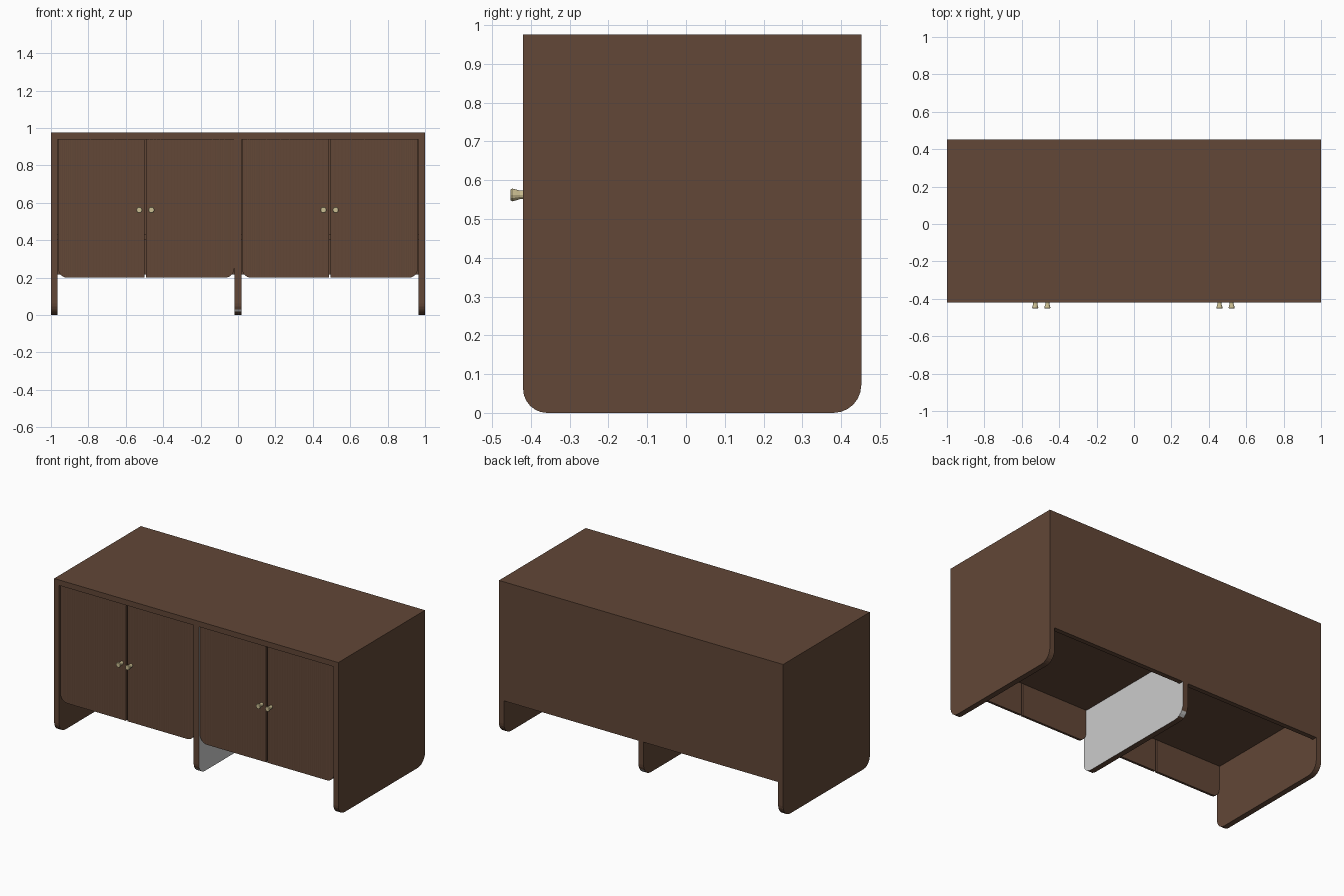
import bpy, bmesh, math
from mathutils import Matrix

if "Cube" in bpy.data.objects:
    bpy.data.objects.remove(bpy.data.objects["Cube"])


def material(name, rgb):
    m = bpy.data.materials.new(name)
    m.diffuse_color = (*rgb, 1)
    m.use_nodes = True
    m.node_tree.nodes["Principled BSDF"].inputs["Base Color"].default_value = m.diffuse_color
    return m


WOOD = material("walnut brown", (0.122, 0.063, 0.038))
GREY = material("plain grey", (0.60, 0.60, 0.60))
BRASS = material("pale brass", (0.60, 0.52, 0.29))


def finish(bm, name, mats):
    bmesh.ops.recalc_face_normals(bm, faces=bm.faces)
    me = bpy.data.meshes.new(name)
    bm.to_mesh(me)
    bm.free()
    for m in mats:
        me.materials.append(m)
    ob = bpy.data.objects.new(name, me)
    bpy.context.collection.objects.link(ob)
    return ob


def box(name, x0, x1, y0, y1, z0, z1):
    bm = bmesh.new()
    bmesh.ops.create_cube(bm, size=1)
    for v in bm.verts:
        v.co = ((x0, x1)[v.co.x > 0], (y0, y1)[v.co.y > 0], (z0, z1)[v.co.z > 0])
    return finish(bm, name, [WOOD])


# Case: top, two sides and a middle divider as one extruded E outline
FRONT, BACK, TOP = -0.42, 0.452, 0.975
T, D, UNDER = 0.965, 0.018, 0.94
outline = [(-1, 0), (-1, TOP), (1, TOP), (1, 0), (T, 0), (T, UNDER), (D, UNDER),
           (D, 0), (-D, 0), (-D, UNDER), (-T, UNDER), (-T, 0)]
bm = bmesh.new()
face = bm.faces.new([bm.verts.new((x, FRONT, z)) for x, z in outline])
ext = bmesh.ops.extrude_face_region(bm, geom=[face])
for g in ext["geom"]:
    if isinstance(g, bmesh.types.BMVert):
        g.co.y = BACK
# Rounded feet corners
for y, r in ((FRONT, 0.062), (BACK, 0.072)):
    edges = [e for e in bm.edges if all(abs(v.co.z) < 1e-5 and abs(v.co.y - y) < 1e-5 for v in e.verts)]
    bmesh.ops.bevel(bm, geom=edges, offset=r, offset_type='OFFSET', segments=6,
                    profile=0.5, affect='EDGES')
bmesh.ops.recalc_face_normals(bm, faces=bm.faces)
# The right face of the divider and a strip of its rounded corners are grey
for f in bm.faces:
    c = f.calc_center_median()
    if f.normal.x > 0.9 and abs(c.x - D) < 0.001:
        f.material_index = 1
    if abs(c.x) < 0.001 and 0.015 < c.z < 0.035:
        f.material_index = 1
finish(bm, "case", [WOOD, GREY])

# Back panels and raised shelves in both bays
for side, a, b in (("left", -T, -D), ("right", D, T)):
    box(side + "_back_panel", a, b, BACK - 0.03, BACK, 0.218, UNDER)
    box(side + "_shelf", a, b, -0.397, BACK - 0.03, 0.405, 0.43)


# Door with shallow vertical reeding and one rounded lower corner
def door(name, x0, x1, round_left, r=0.05, z0=0.2, z1=0.938, n=64):
    bm = bmesh.new()
    cols = []
    for i in range(n + 1):
        # columns bunch up towards the rounded corner
        t = i / n
        t = t ** 1.3 if round_left else 1 - (1 - t) ** 1.3
        x = x0 + (x1 - x0) * t
        d = (x - x0) if round_left else (x1 - x)
        zb = z0
        if d < r:
            zb += r - math.sqrt(max(0, r * r - (r - d) ** 2))
        yf = -0.412 + (0.0006 if i % 2 else 0)
        cols.append([bm.verts.new(p) for p in
                     ((x, yf, zb), (x, yf, z1), (x, -0.397, z1), (x, -0.397, zb))])
    for a, b in zip(cols, cols[1:]):
        for k in range(4):
            bm.faces.new((a[k], a[(k + 1) % 4], b[(k + 1) % 4], b[k]))
    bm.faces.new(cols[0])
    bm.faces.new(cols[-1])
    return finish(bm, name, [WOOD])


door("door_1", -0.962, -0.501, True)
door("door_2", -0.491, -0.020, False)
door("door_3", 0.021, 0.487, True)
door("door_4", 0.495, 0.962, False)


# Flared brass knobs
def knob(name, x, z=0.562):
    bm = bmesh.new()
    rings = []
    for y, r in ((-0.411, 0.011), (-0.428, 0.011), (-0.440, 0.0145), (-0.448, 0.0165), (-0.452, 0.014)):
        rings.append([bm.verts.new((x + r * math.cos(a), y, z + r * math.sin(a)))
                      for a in (2 * math.pi * k / 12 for k in range(12))])
    for a, b in zip(rings, rings[1:]):
        for k in range(12):
            bm.faces.new((a[k], a[(k + 1) % 12], b[(k + 1) % 12], b[k]))
    bm.faces.new(rings[0])
    bm.faces.new(rings[-1])
    return finish(bm, name, [BRASS])


for i, x in enumerate((-0.528, -0.463, 0.457, 0.522)):
    knob(f"knob_{i + 1}", x)
